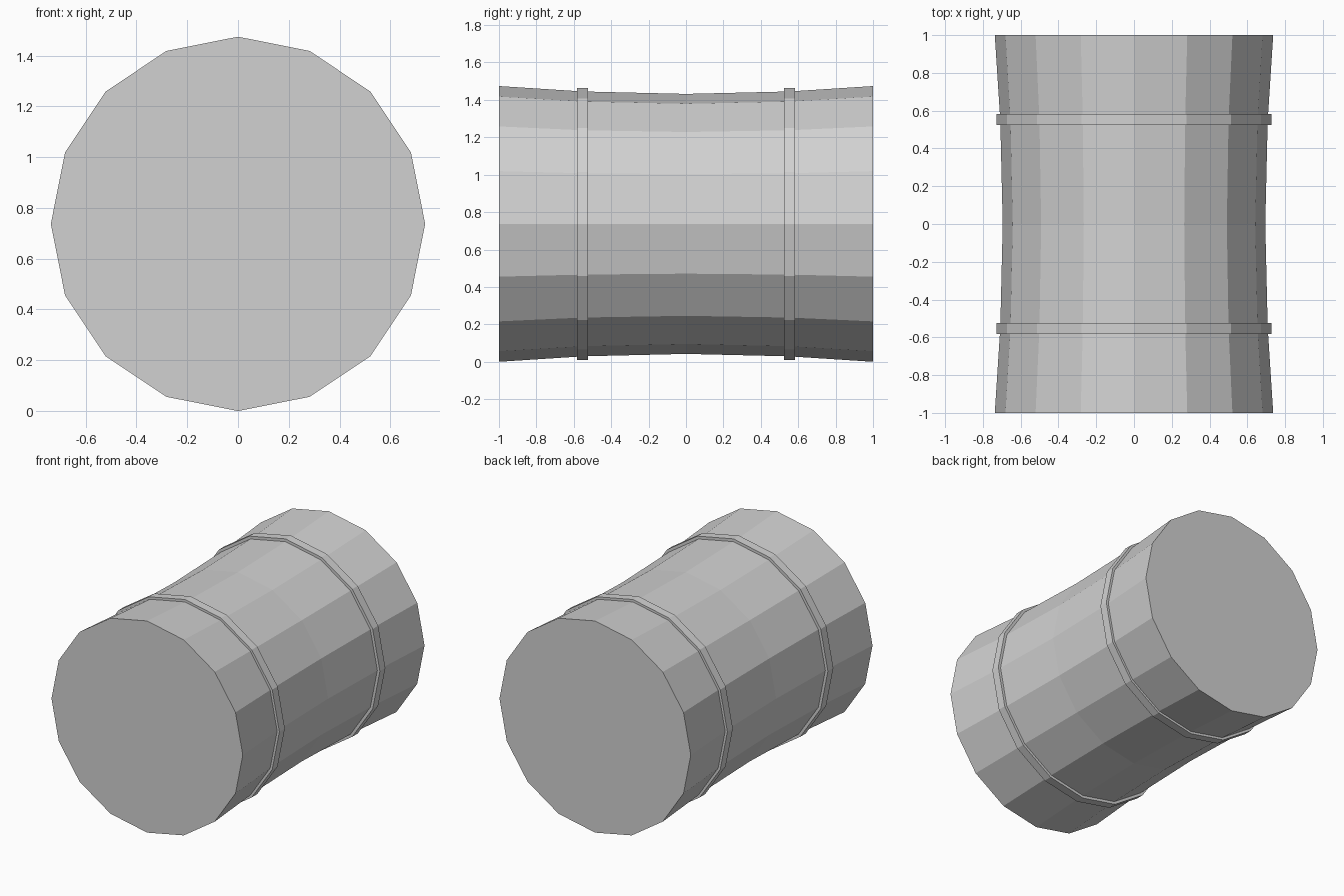
import bpy
import bmesh
from math import sin, cos, pi

SIDES = 16
R_END, R_BAND, R_MID = 0.737, 0.708, 0.695
CENTRE_Z = R_END

cube = bpy.data.objects.get("Cube")
if cube:
    bpy.data.objects.remove(cube, do_unlink=True)

grey = bpy.data.materials.new("plain grey")
grey.use_nodes = True
colour = (0.64, 0.64, 0.64, 1)
grey.diffuse_color = colour
grey.node_tree.nodes["Principled BSDF"].inputs["Base Color"].default_value = colour


def lathe(name, profile, closed=False):
    """Spin (y, radius) points around the y axis, flat sided."""
    bm = bmesh.new()
    rings = []
    for y, r in profile:
        angles = [2 * pi * i / SIDES for i in range(SIDES)]
        rings.append([bm.verts.new((r * sin(a), y, CENTRE_Z + r * cos(a))) for a in angles])
    pairs = list(zip(rings, rings[1:]))
    if closed:
        pairs.append((rings[-1], rings[0]))
    else:
        bm.faces.new(rings[0])
        bm.faces.new(rings[-1])
    for a, b in pairs:
        for i in range(SIDES):
            j = (i + 1) % SIDES
            bm.faces.new((a[i], a[j], b[j], b[i]))
    bmesh.ops.recalc_face_normals(bm, faces=bm.faces)
    mesh = bpy.data.meshes.new(name)
    bm.to_mesh(mesh)
    bm.free()
    mesh.materials.append(grey)
    obj = bpy.data.objects.new(name, mesh)
    bpy.context.collection.objects.link(obj)
    return obj


# Waisted barrel lying along y, with closed ends
lathe("barrel_body", [(-1, R_END), (-0.55, R_BAND), (0, R_MID), (0.55, R_BAND), (1, R_END)])

# Raised hoops around the barrel
for name, y in (("front_hoop", -0.553), ("back_hoop", 0.553)):
    w, inner, outer = 0.03, 0.69, 0.727
    lathe(name, [(y - w, inner), (y - w, outer), (y + w, outer), (y + w, inner)], closed=True)
